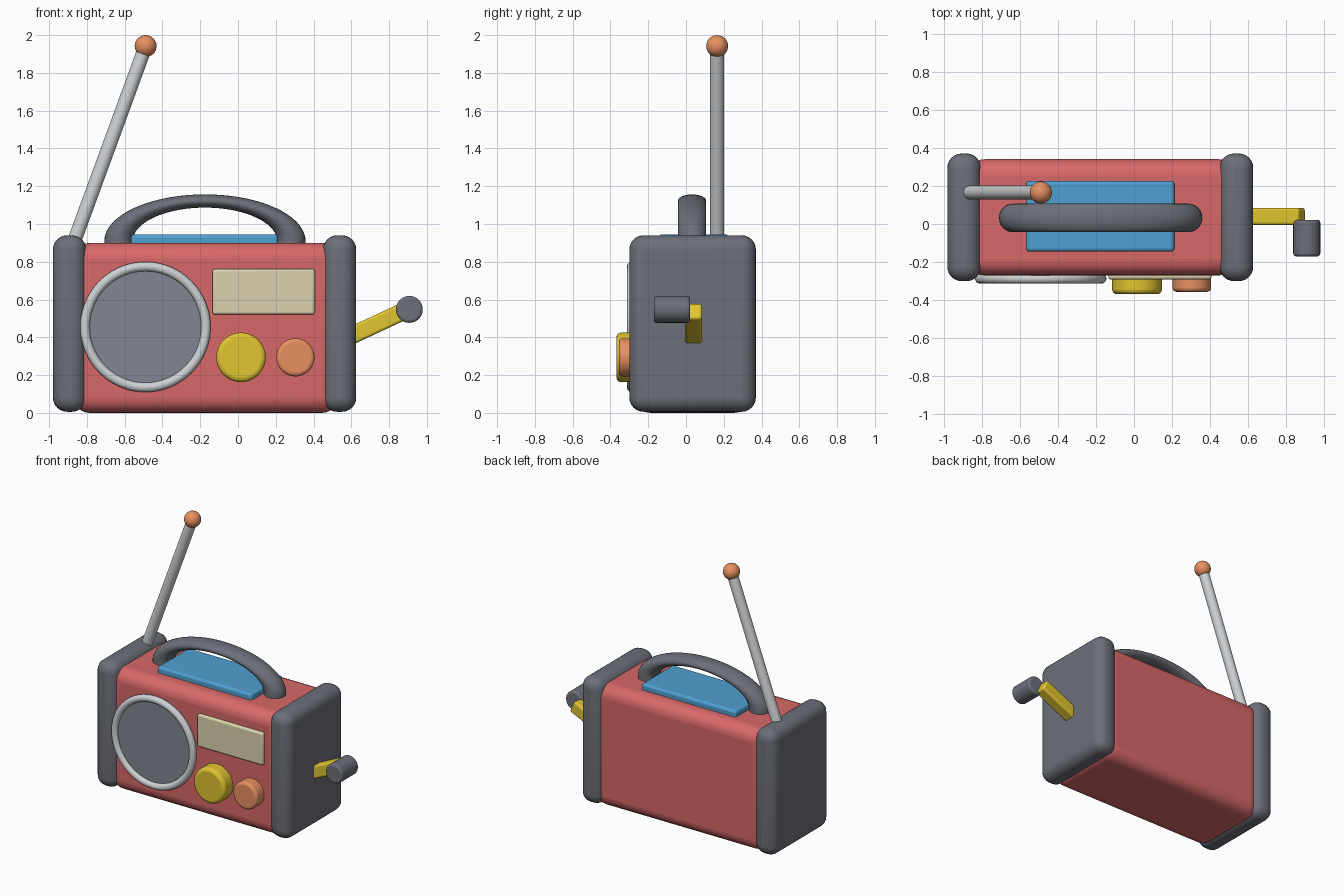
import bpy, bmesh
from math import radians, pi
from mathutils import Vector, Matrix

if "Cube" in bpy.data.objects:
    bpy.data.objects.remove(bpy.data.objects["Cube"])


def material(name, rgb):
    m = bpy.data.materials.new(name)
    m.diffuse_color = (*rgb, 1)
    m.use_nodes = True
    m.node_tree.nodes["Principled BSDF"].inputs["Base Color"].default_value = m.diffuse_color
    return m


RED = material("red", (0.69, 0.14, 0.14))
DARK = material("dark_grey", (0.15, 0.16, 0.19))
SLATE = material("speaker_grey", (0.22, 0.24, 0.28))
SILVER = material("silver", (0.62, 0.64, 0.66))
CREAM = material("cream", (0.72, 0.65, 0.42))
YELLOW = material("yellow", (0.75, 0.56, 0.03))
ORANGE = material("orange", (0.80, 0.28, 0.12))
BLUE = material("blue", (0.08, 0.35, 0.64))


def finish(ob, name, mat, bevel=0.0, segments=4):
    ob.name = name
    ob.data.materials.append(mat)
    if bevel:
        mod = ob.modifiers.new("bevel", 'BEVEL')
        mod.width, mod.segments = bevel, segments
        mod.limit_method = 'ANGLE'
        mod.angle_limit = radians(40)
    for p in ob.data.polygons:
        p.use_smooth = True
    bpy.context.view_layer.objects.active = ob
    bpy.ops.object.select_all(action='DESELECT')
    ob.select_set(True)
    bpy.ops.object.shade_smooth_by_angle(angle=radians(40))
    return ob


def box(name, lo, hi, mat, bevel, segments=4):
    lo, hi = Vector(lo), Vector(hi)
    bpy.ops.mesh.primitive_cube_add(size=1, location=(lo + hi) / 2)
    ob = bpy.context.object
    ob.data.transform(Matrix.Diagonal((*(hi - lo), 1)))
    return finish(ob, name, mat, bevel, segments)


def rod(name, a, b, r, mat, bevel=0.0, sides=48):
    a, b = Vector(a), Vector(b)
    bpy.ops.mesh.primitive_cylinder_add(vertices=sides, radius=r, depth=(b - a).length,
                                        location=(a + b) / 2)
    ob = bpy.context.object
    ob.rotation_euler = (b - a).to_track_quat('Z', 'Y').to_euler()
    return finish(ob, name, mat, bevel)


def ring(name, loc, major, minor, squash, mat):
    # squash scales the ring in world axes
    bpy.ops.mesh.primitive_torus_add(major_radius=major, minor_radius=minor,
                                     major_segments=72, minor_segments=24, location=loc)
    ob = bpy.context.object
    ob.data.transform(Matrix.Diagonal((*squash, 1)) @ Matrix.Rotation(pi / 2, 4, 'X'))
    return finish(ob, name, mat)


# Case and the two end bumpers
box("case", (-0.87, -0.27, 0.0), (0.53, 0.34, 0.90), RED, 0.085, 6)
for side, x in (("left", -0.98), ("right", 0.45)):
    box(side + "_bumper", (x, -0.30, 0.006), (x + 0.176, 0.37, 0.94), DARK, 0.075, 6)

# Speaker
rod("speaker_grille", (-0.49, -0.20, 0.455), (-0.49, -0.288, 0.455), 0.32, SLATE, sides=72)
ring("speaker_ring", (-0.49, -0.287, 0.455), 0.32, 0.025, (1, 1, 1), SILVER)

# Tuning display and knobs
box("display", (-0.135, -0.292, 0.52), (0.407, -0.22, 0.763), CREAM, 0.015)
rod("large_knob", (0.016, -0.22, 0.294), (0.016, -0.368, 0.294), 0.131, YELLOW, 0.025)
rod("small_knob", (0.304, -0.22, 0.294), (0.304, -0.356, 0.294), 0.101, ORANGE, 0.02)

# Solar panel and carrying handle on top
box("solar_panel", (-0.567, -0.145, 0.86), (0.212, 0.227, 0.945), BLUE, 0.018)
ring("handle", (-0.175, 0.032, 0.908), 0.458, 0.075, (1, 1, 0.467), DARK)

# Antenna
tip = Vector((-0.489, 0.165, 1.942))
rod("antenna", (-0.885, 0.165, 0.86), tip, 0.037, SILVER, sides=32)
bpy.ops.mesh.primitive_uv_sphere_add(segments=32, ring_count=16, radius=0.058, location=tip)
finish(bpy.context.object, "antenna_tip", ORANGE)

# Crank arm and its grip
arm = box("crank_arm", (-0.36, -0.045, -0.046), (0, 0.045, 0.046), YELLOW, 0.015)
arm.rotation_euler = (0, -radians(25), 0)
arm.location = (0.882, 0.04, 0.54)
arm.data.transform(Matrix.Translation((-0.18, 0, 0)))
rod("crank_grip", (0.907, 0.022, 0.548), (0.907, -0.17, 0.548), 0.071, DARK, 0.015)
